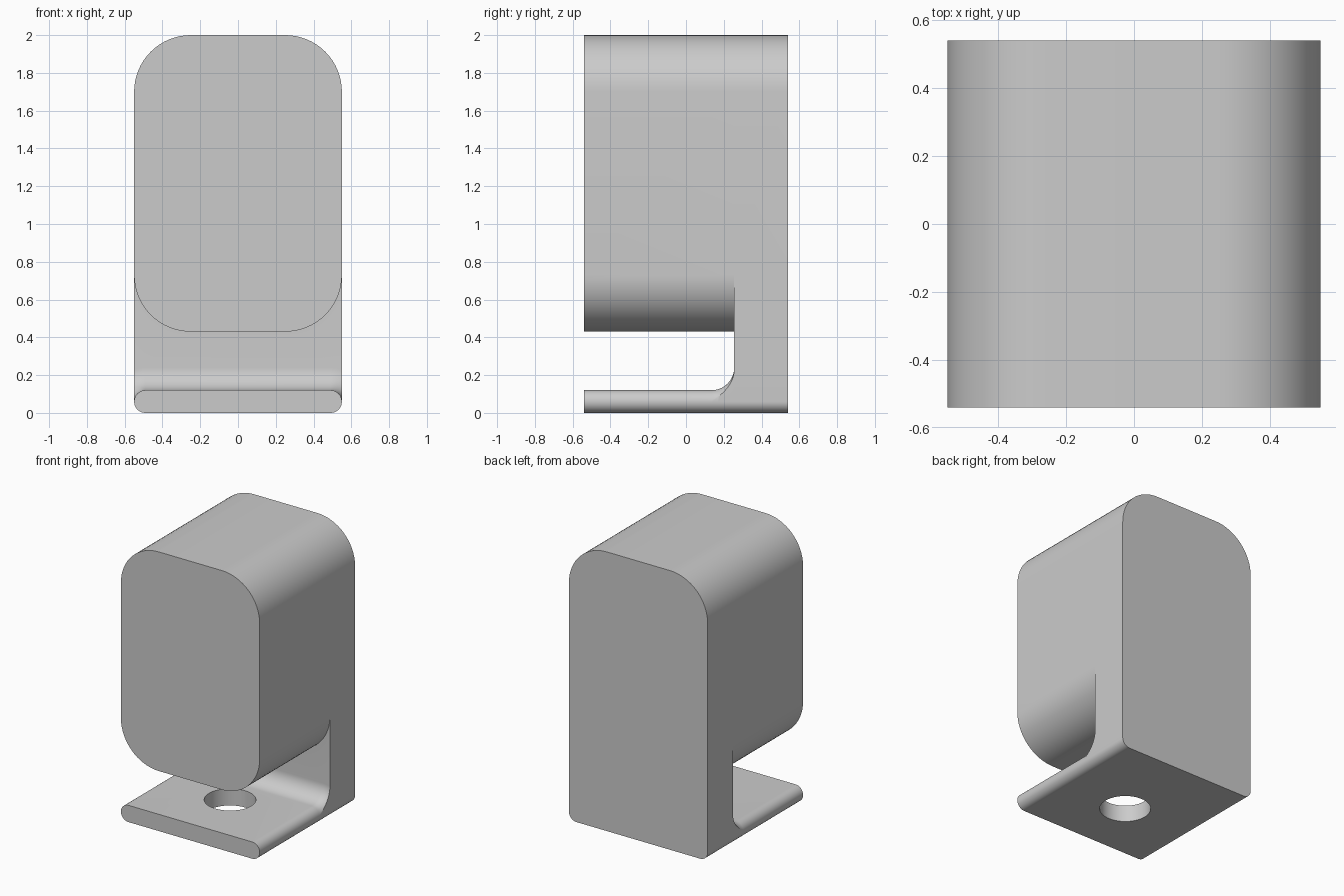
import bpy, bmesh, math

if "Cube" in bpy.data.objects:
    bpy.data.objects.remove(bpy.data.objects["Cube"])

HALF_W, FRONT, WALL, BACK = 0.55, -0.54, 0.255, 0.54
HEAD_Z, TOP_Z, HEAD_R = 0.43, 2.0, 0.30      # overhanging head
PLATE_T, EDGE_R, FILLET = 0.12, 0.06, 0.12   # foot plate and its fillet to the wall


def arc(cx, cz, r, a0, a1, n=16):
    return [(cx + r * math.cos(a0 + (a1 - a0) * i / n),
             cz + r * math.sin(a0 + (a1 - a0) * i / n)) for i in range(n + 1)]


def mirrored(right):
    """Right-hand half followed by its mirrored left half, in running order."""
    return right + [(-x, z) for x, z in reversed(right)]


PI = math.pi
cx = HALF_W - HEAD_R
head_top = mirrored(arc(cx, TOP_Z - HEAD_R, HEAD_R, 0, PI / 2))
head_low = mirrored(arc(cx, HEAD_Z + HEAD_R, HEAD_R, 0, -PI / 2))[::-1]
foot_low = mirrored(arc(HALF_W - EDGE_R, EDGE_R, EDGE_R, 0, -PI / 2))[::-1]


def foot_top(height):
    """Plate top whose rounded edge grows with height, trimmed at the side."""
    r = height - EDGE_R
    start = math.acos(min(1, EDGE_R / r))
    return mirrored(arc(HALF_W - EDGE_R, EDGE_R, r, start, PI / 2))


bm = bmesh.new()


def ring(points, y):
    return [bm.verts.new((x, y, z)) for x, z in points]


def loft(rings):
    for a, b in zip(rings, rings[1:]):
        for i in range(len(a)):
            j = (i + 1) % len(a)
            bm.faces.new((a[i], a[j], b[j], b[i]))


# Head: rounded block reaching forward from the wall
head = [ring(head_low + head_top, y) for y in (FRONT, WALL)]
loft(head)
bm.faces.new(head[0])

# Foot plate, sweeping up into the wall with a fillet
foot = [ring(foot_low + foot_top(PLATE_T), FRONT)]
for i in range(17):
    t = PI / 2 * i / 16
    h = PLATE_T + FILLET * (1 - math.cos(t))
    foot.append(ring(foot_low + foot_top(h), WALL - FILLET + FILLET * math.sin(t)))
loft(foot)
bm.faces.new(foot[0])

# Back wall: full-height slab with its exposed front face
join = foot_top(PLATE_T + FILLET)
outline = foot_low + [join[0], head_low[-1]] + head_top + [head_low[0], join[-1]]
slab = [ring(outline, y) for y in (WALL, BACK)]
loft(slab)
bm.faces.new(slab[1])
bm.faces.new(ring(head_low[::-1] + join[::-1], WALL))

bmesh.ops.remove_doubles(bm, verts=bm.verts, dist=1e-4)
bmesh.ops.dissolve_degenerate(bm, edges=bm.edges, dist=1e-5)
bmesh.ops.recalc_face_normals(bm, faces=bm.faces)
mesh = bpy.data.meshes.new("bracket_body")
bm.to_mesh(mesh)
bm.free()
body = bpy.data.objects.new("bracket_body", mesh)
bpy.context.collection.objects.link(body)

grey = bpy.data.materials.new("plain_grey")
grey.diffuse_color = (0.6, 0.6, 0.6, 1)
grey.use_nodes = True
grey.node_tree.nodes["Principled BSDF"].inputs["Base Color"].default_value = grey.diffuse_color
mesh.materials.append(grey)

# Bolt hole through the foot plate
bpy.ops.mesh.primitive_cylinder_add(vertices=64, radius=0.168, depth=0.24,
                                    location=(0, -0.09, 0.06))
cutter = bpy.context.object
cutter.name = "hole_cutter"
cutter.hide_render = True
cutter.data.materials.append(grey)
cut = body.modifiers.new("bolt_hole", 'BOOLEAN')
cut.operation = 'DIFFERENCE'
cut.solver = 'EXACT'
cut.object = cutter

bpy.ops.object.select_all(action='DESELECT')
body.select_set(True)
bpy.context.view_layer.objects.active = body
bpy.ops.object.modifier_apply(modifier=cut.name)
bpy.data.objects.remove(cutter)
bpy.ops.object.shade_smooth_by_angle(angle=math.radians(30))
